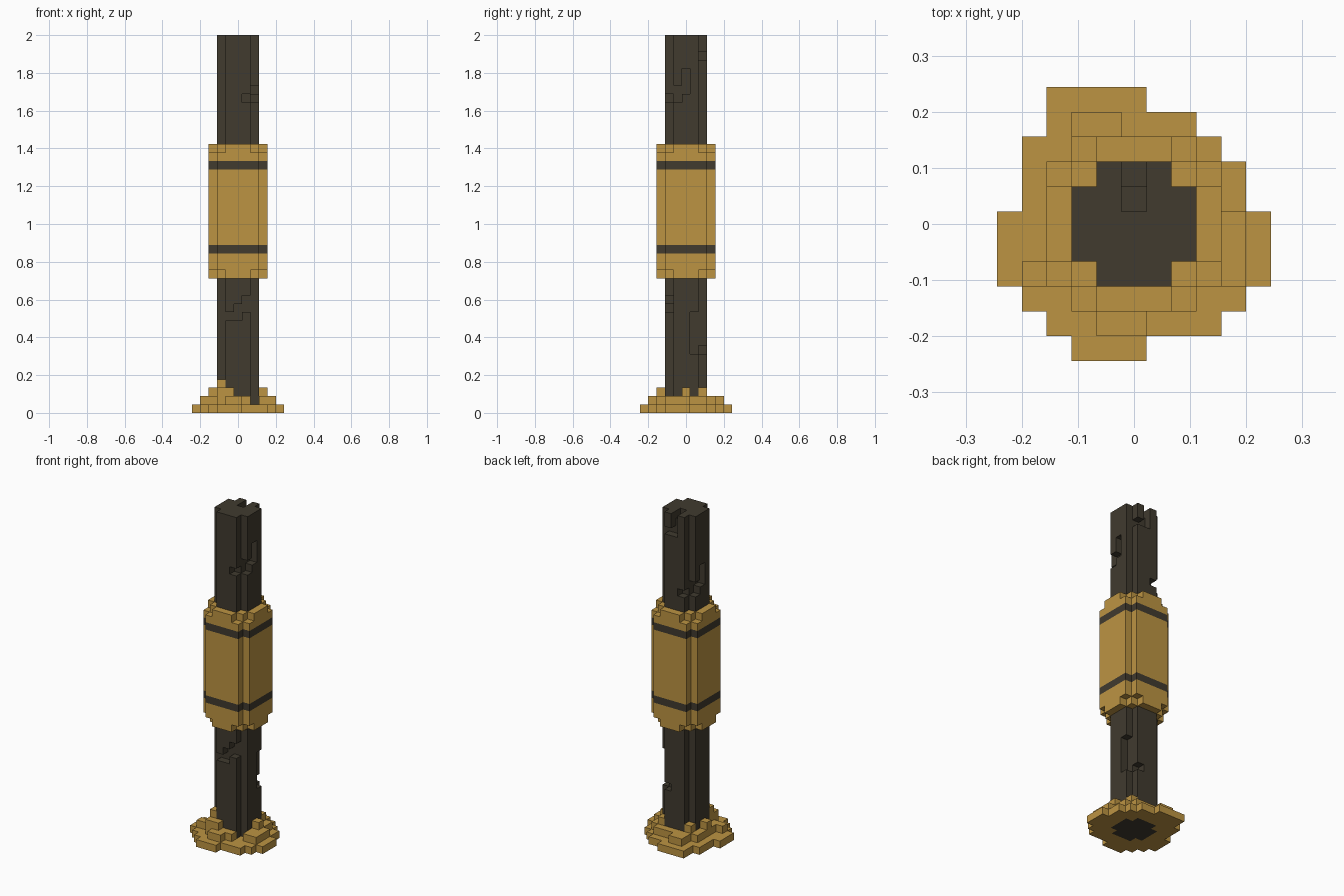
import bpy
import bmesh
from mathutils import Vector

cube = bpy.data.objects.get("Cube")
if cube:
    bpy.data.objects.remove(cube, do_unlink=True)

V = 2 / 45  # edge of one block


def material(name, rgb):
    m = bpy.data.materials.new(name)
    m.use_nodes = True
    m.diffuse_color = (*rgb, 1)
    bsdf = m.node_tree.nodes["Principled BSDF"]
    bsdf.inputs["Base Color"].default_value = (*rgb, 1)
    bsdf.inputs["Roughness"].default_value = 0.9
    return m


GOLD = material("ochre gold", (0.507, 0.296, 0.055))
DARK = material("charcoal", (0.052, 0.043, 0.028))


def section(radius, reach, z0, z1):
    """Square block section with its corners cut where |x| + |y| > reach."""
    r = range(-radius, radius + 1)
    return {(x, y, z) for x in r for y in r for z in range(z0, z1)
            if abs(x) + abs(y) <= reach}


def rows(z, spans):
    """One layer of blocks from rows of y: (first x, last x)."""
    return {(x, y, z) for y, (a, b) in spans.items() for x in range(a, b + 1)}


def build(name, cells, solid, mats, rule=lambda z: 0):
    """Skin the blocks, leaving out faces shared with any other block."""
    bm = bmesh.new()
    verts = {}

    def vert(p):
        key = tuple(round(c * 2) for c in p)
        if key not in verts:
            verts[key] = bm.verts.new((p.x * V, p.y * V, p.z * V))
        return verts[key]

    for c in sorted(cells):
        centre = Vector((c[0], c[1], c[2] + 0.5))
        for axis in range(3):
            for s in (-1, 1):
                n = Vector((0, 0, 0))
                n[axis] = s
                if tuple(c[i] + int(n[i]) for i in range(3)) in solid:
                    continue
                u = Vector((0, 0, 0))
                u[(axis + 1) % 3] = 0.5
                w = n.cross(u)
                mid = centre + n * 0.5
                f = bm.faces.new([vert(mid + a * u + b * w) for a, b in
                                  ((-1, -1), (1, -1), (1, 1), (-1, 1))])
                f.material_index = rule(c[2])
    # merge flat neighbouring faces of one colour
    bmesh.ops.dissolve_limit(bm, angle_limit=0.01, verts=bm.verts[:],
                             edges=bm.edges[:], delimit={'MATERIAL'})
    me = bpy.data.meshes.new(name)
    bm.to_mesh(me)
    bm.free()
    for m in mats:
        me.materials.append(m)
    ob = bpy.data.objects.new(name, me)
    bpy.context.collection.objects.link(ob)
    return ob


# Column with notched corners
column = section(2, 3, 0, 45)

# Cracks one block deep: (x, y, first z, last z)
cracks = [
    (-1, -2, 11, 11), (0, -2, 11, 12), (1, -2, 12, 13),              # front
    (2, -1, 37, 38), (2, 0, 38, 40), (1, -2, 37, 37),                # left, high
    (2, 1, 7, 11), (1, 2, 7, 7),                                     # left, low
    (0, 2, 42, 44), (0, 1, 44, 44), (1, 2, 42, 42),                  # back, top
    (-2, 1, 34, 35), (-2, 0, 35, 37), (-1, 2, 34, 34),               # right, high
]
for x, y, a, b in cracks:
    column -= {(x, y, z) for z in range(a, b + 1)}

# Barrel sleeve with chamfered ends
sleeve = section(3, 5, 17, 31) | section(3, 4, 16, 17) | section(3, 4, 31, 32)
sleeve -= section(2, 3, 0, 45)

# Stepped, uneven foot
foot = rows(0, {5: (-3, 0), 4: (-3, 2), 3: (-4, 3), 2: (-4, 4), 1: (-4, 4),
                0: (-5, 5), -1: (-5, 5), -2: (-5, 5), -3: (-4, 4),
                -4: (-3, 3), -5: (-2, 0)})
foot |= rows(1, {4: (-2, -1), 3: (-2, 2), 2: (-3, 3), 1: (-3, 3), 0: (-3, 4),
                 -1: (-3, 4), -2: (-4, 4), -3: (-2, 1), -4: (-1, 0)})
foot -= {(2, -2, 1)}
foot |= {(-2, -3, 2), (-1, -3, 2), (-2, -2, 2), (-2, -2, 3), (3, 0, 2),
         (2, 2, 2), (-2, 2, 2), (-3, 0, 2)}
foot -= column

solid = column | sleeve | foot
build("column", column, solid, [DARK])
build("barrel_sleeve", sleeve, solid, [GOLD, DARK], lambda z: int(z in (19, 29)))
build("stepped_foot", foot, solid, [GOLD])
